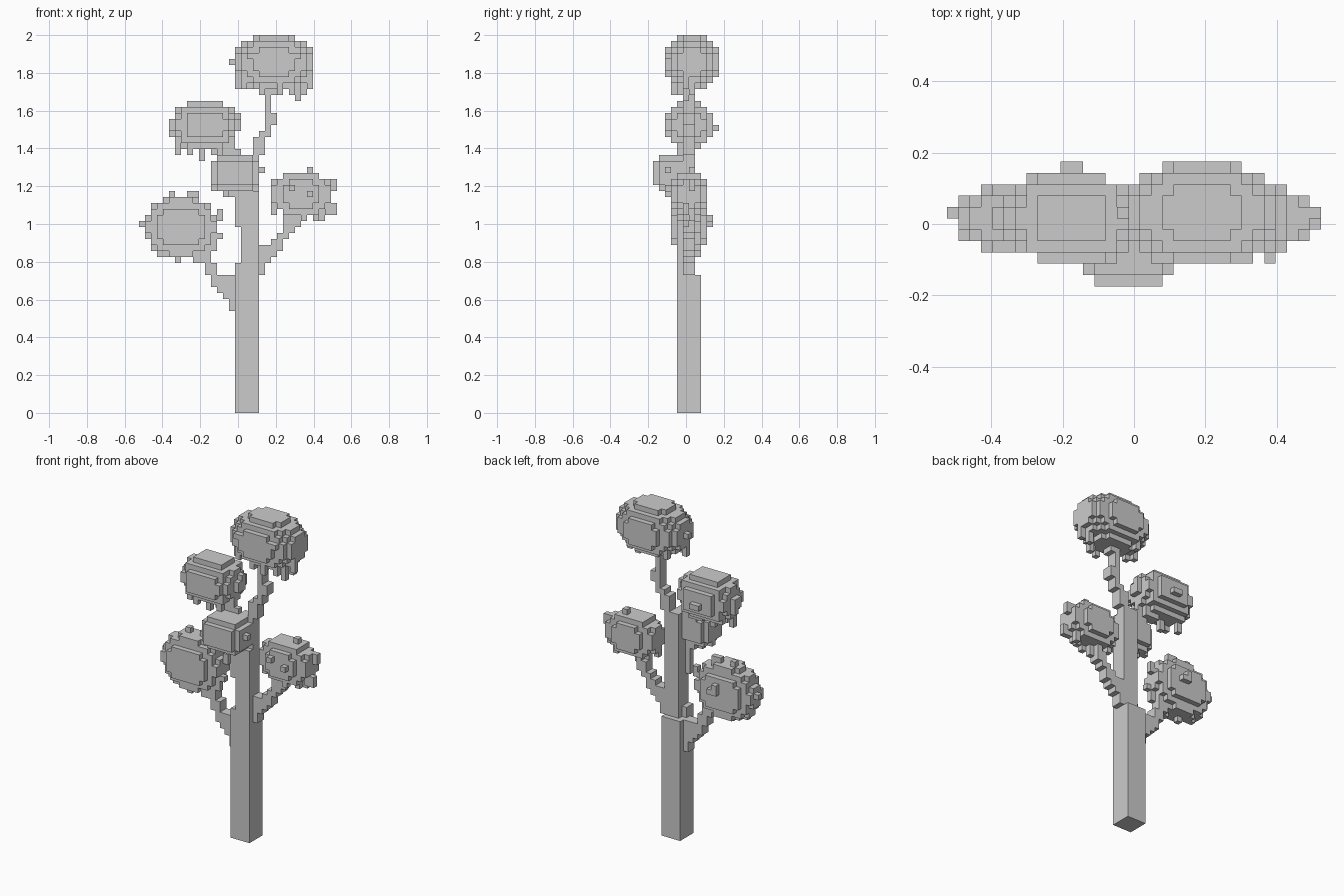
import bpy, bmesh
from math import ceil, floor

if "Cube" in bpy.data.objects:
    bpy.data.objects.remove(bpy.data.objects["Cube"])

V = 2 / 63                      # voxel size
OX, OY = 16.5, 5.5              # grid centre
parts = {}


def box(part, x0, x1, y0, y1, z0, z1):
    cells = parts.setdefault(part, set())
    cells.update((x, y, z) for x in range(x0, x1)
                 for y in range(y0, y1) for z in range(z0, z1))


def blob(part, c, r, p=2.25):
    # voxelised rounded ellipsoid
    cells = parts.setdefault(part, set())
    rng = [range(floor(c[k] - r[k]) - 1, ceil(c[k] + r[k]) + 1) for k in range(3)]
    for x in rng[0]:
        for y in rng[1]:
            for z in rng[2]:
                d = sum((abs(q + .5 - c[k]) / r[k]) ** p for k, q in enumerate((x, y, z)))
                if d <= 1:
                    cells.add((x, y, z))


def bumps(part, *items):
    for x, y, z0, z1 in items:
        box(part, x, x + 1, y, y + 1, z0, z1)


# trunk
box("trunk", 16, 20, 4, 8, 0, 23)
box("trunk", 17, 20, 4, 7, 23, 37)
box("trunk", 17, 20, 5, 7, 37, 43)
box("trunk", 16, 17, 4, 6, 23, 25)
box("trunk", 16, 17, 4, 5, 31, 37)

# left branch
for x, a, b in [(15, 17, 23), (14, 19, 23), (13, 20, 23), (12, 21, 25), (11, 23, 27), (10, 25, 28)]:
    box("left_branch", x, x + 1, 5, 7, a, b)
# right branch
for x, a, b in [(20, 23, 28), (21, 25, 28), (22, 26, 29), (23, 27, 30), (24, 29, 32), (25, 30, 34)]:
    box("right_branch", x, x + 1, 5, 7, a, b)
# top branch
for x, a, b in [(19, 40, 46), (20, 43, 47), (21, 46, 54), (22, 48, 50), (22, 53, 55)]:
    box("top_branch", x, x + 1, 5, 7, a, b)
# upper left branch
box("upper_left_branch", 14, 17, 5, 6, 42, 44)
box("upper_left_branch", 12, 15, 5, 7, 43, 45)

# top foliage
blob("top_foliage", (22.5, 6.5, 58.5), (6.6, 4.6, 4.65))
bumps("top_foliage", (15, 6, 58, 59), (16, 5, 54, 57), (17, 4, 54, 56), (26, 5, 52, 55),
      (25, 4, 53, 55), (23, 3, 53, 55), (20, 4, 53, 55), (27, 6, 53, 56), (28, 5, 54, 57),
      (18, 8, 54, 56), (20, 2, 56, 57), (24, 2, 56, 57), (18, 2, 59, 60), (26, 2, 59, 60))
# upper left foliage
blob("upper_left_foliage", (11, 6, 48), (5.6, 4.1, 4.15))
bumps("upper_left_foliage", (5, 6, 46, 49), (16, 6, 47, 50), (6, 5, 43, 46), (10, 5, 42, 45),
      (8, 4, 43, 45), (13, 4, 43, 45), (7, 7, 44, 46), (10, 10, 47, 48), (11, 10, 47, 48),
      (14, 2, 47, 49), (8, 2, 47, 48), (15, 5, 44, 46))
# front foliage
blob("front_foliage", (16, 3, 40), (4.3, 3.1, 3.2), 2.7)
bumps("front_foliage", (20, 2, 40, 41), (19, 1, 38, 40), (14, 3, 36, 38), (15, 4, 36, 38),
      (12, 3, 37, 39), (18, 2, 37, 38))
# right foliage
blob("right_foliage", (27, 6, 36.5), (5.2, 3.1, 3.8))
bumps("right_foliage", (28, 6, 40, 41), (32, 6, 37, 39), (32, 5, 33, 35), (31, 5, 33, 36),
      (29, 5, 32, 34), (27, 4, 32, 34), (30, 6, 32, 34), (24, 5, 32, 34), (22, 5, 33, 36),
      (26, 5, 31, 34), (25, 2, 37, 38), (28, 2, 36, 37))
# lower left foliage
blob("lower_left_foliage", (7, 6, 31), (6.1, 3.1, 5.2))
bumps("lower_left_foliage", (0, 6, 31, 32), (13, 6, 32, 34), (13, 5, 29, 30), (5, 6, 36, 37),
      (9, 6, 36, 37), (8, 6, 36, 37), (6, 5, 25, 27), (9, 5, 25, 27), (3, 5, 26, 28),
      (11, 6, 26, 28), (2, 6, 27, 29), (7, 9, 31, 33), (8, 9, 31, 32), (12, 5, 27, 29))

# mesh the exposed voxel faces of each part
DIRS = [((1, 0, 0), [(1, 0, 0), (1, 1, 0), (1, 1, 1), (1, 0, 1)]),
        ((-1, 0, 0), [(0, 0, 0), (0, 0, 1), (0, 1, 1), (0, 1, 0)]),
        ((0, 1, 0), [(0, 1, 0), (0, 1, 1), (1, 1, 1), (1, 1, 0)]),
        ((0, -1, 0), [(0, 0, 0), (1, 0, 0), (1, 0, 1), (0, 0, 1)]),
        ((0, 0, 1), [(0, 0, 1), (1, 0, 1), (1, 1, 1), (0, 1, 1)]),
        ((0, 0, -1), [(0, 0, 0), (0, 1, 0), (1, 1, 0), (1, 0, 0)])]
owner = {}
for name, cells in parts.items():
    for c in cells:
        owner.setdefault(c, name)

for name in parts:
    bm, verts = bmesh.new(), {}
    for (x, y, z), who in owner.items():
        if who != name:
            continue
        for (dx, dy, dz), quad in DIRS:
            if (x + dx, y + dy, z + dz) in owner:
                continue
            face = []
            for a, b, c in quad:
                k = (x + a, y + b, z + c)
                if k not in verts:
                    verts[k] = bm.verts.new(((k[0] - OX) * V, (k[1] - OY) * V, k[2] * V))
                face.append(verts[k])
            bm.faces.new(face)
    mesh = bpy.data.meshes.new(name)
    bm.to_mesh(mesh)
    bm.free()
    bpy.context.collection.objects.link(bpy.data.objects.new(name, mesh))
